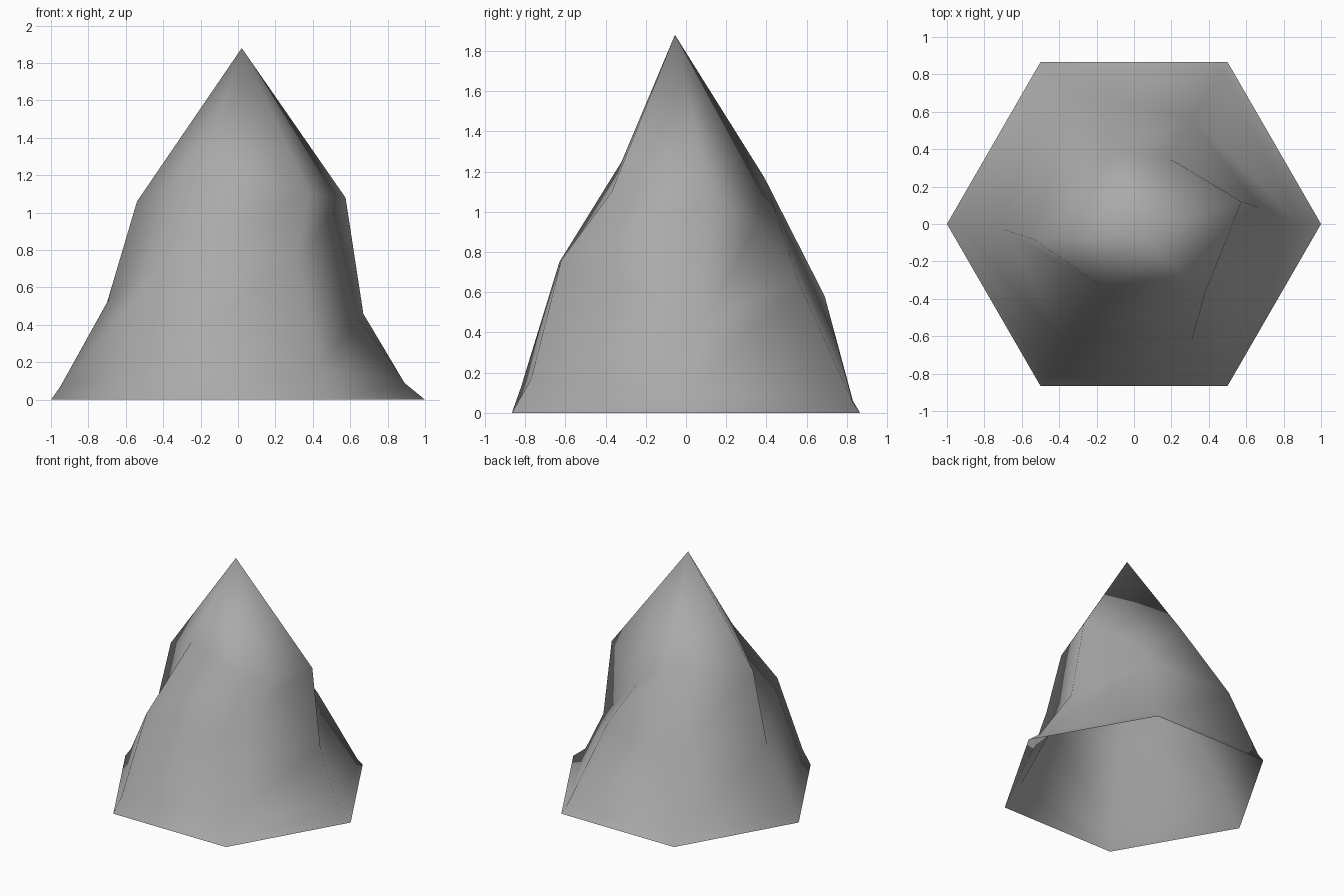
import bpy
import bmesh
from math import cos, sin, radians

cube = bpy.data.objects.get("Cube")
if cube:
    bpy.data.objects.remove(cube, do_unlink=True)

# Stone colour
stone = bpy.data.materials.new("grey_stone")
stone.use_nodes = True
grey = (0.4, 0.4, 0.4, 1.0)
stone.diffuse_color = grey
stone.node_tree.nodes["Principled BSDF"].inputs["Base Color"].default_value = grey

# Regular six-sided foot, then three uneven rings, counterclockwise from +x
foot = [(cos(radians(a)), sin(radians(a)), 0) for a in range(0, 360, 60)]
low = [(0.89, 0, 0.09), (0.48, 0.83, 0.05), (-0.48, 0.83, 0.06),
       (-0.95, 0, 0.07), (-0.46, -0.82, 0.13), (0.43, -0.77, 0.17)]
middle = [(0.67, 0.09, 0.46), (0.31, 0.56, 0.65), (-0.32, 0.69, 0.58),
          (-0.7, -0.03, 0.52), (-0.37, -0.63, 0.75), (0.31, -0.62, 0.76)]
high = [(0.575, 0.12, 1.08), (0.19, 0.35, 0.93), (-0.12, 0.39, 1.17),
        (-0.54, -0.08, 1.06), (-0.19, -0.32, 1.25), (0.38, -0.37, 1.1)]
peak = (0.02, -0.055, 1.88)

# Skin the rings, open underneath, and close them at the peak
bm = bmesh.new()
rings = [[bm.verts.new(p) for p in ring] for ring in (foot, low, middle, high)]
tip = bm.verts.new(peak)
for i in range(6):
    j = (i + 1) % 6
    for below, above in zip(rings, rings[1:]):
        bm.faces.new((below[i], below[j], above[j], above[i]))
    bm.faces.new((rings[-1][i], rings[-1][j], tip))
for face in bm.faces:
    face.smooth = True

mesh = bpy.data.meshes.new("rock_spire")
bm.to_mesh(mesh)
bm.free()
mesh.materials.append(stone)
spire = bpy.data.objects.new("rock_spire", mesh)
bpy.context.collection.objects.link(spire)
